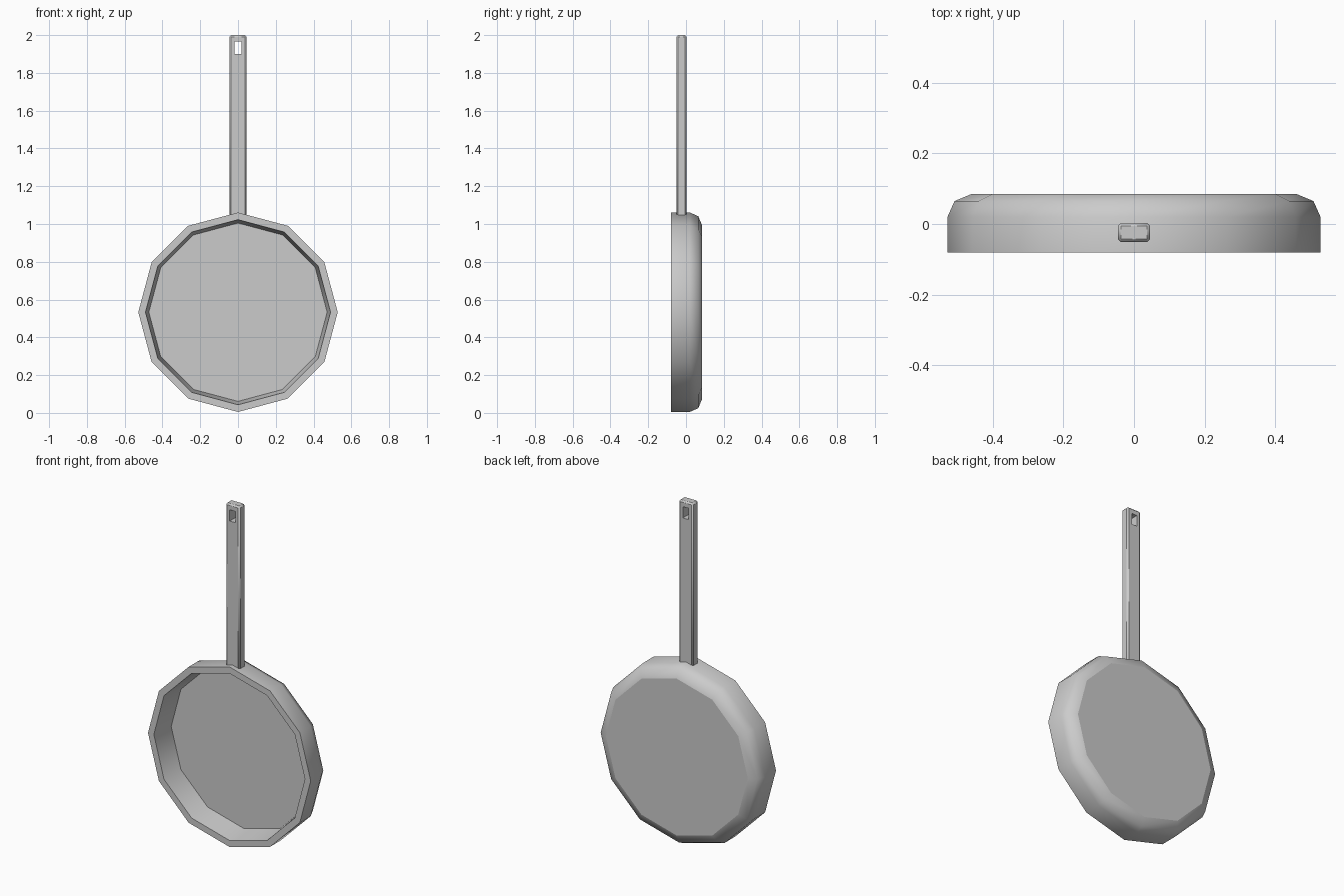
import bpy, bmesh
from math import radians, tau
from mathutils import Vector

cube = bpy.data.objects.get("Cube")
if cube:
    bpy.data.objects.remove(cube)

# Single cast-metal colour
GREY = (0.6, 0.6, 0.6, 1)
metal = bpy.data.materials.new("grey_metal")
metal.use_nodes = True
metal.diffuse_color = GREY
metal.node_tree.nodes["Principled BSDF"].inputs["Base Color"].default_value = GREY


def make_object(name, bm):
    bmesh.ops.recalc_face_normals(bm, faces=bm.faces)
    mesh = bpy.data.meshes.new(name)
    bm.to_mesh(mesh)
    bm.free()
    mesh.materials.append(metal)
    obj = bpy.data.objects.new(name, mesh)
    bpy.context.collection.objects.link(obj)
    return obj


def select_only(obj):
    bpy.ops.object.select_all(action="DESELECT")
    obj.select_set(True)
    bpy.context.view_layer.objects.active = obj


def box(bounds_min, bounds_max):
    bm = bmesh.new()
    bmesh.ops.create_cube(bm, size=1)
    low, high = Vector(bounds_min), Vector(bounds_max)
    bmesh.ops.scale(bm, vec=high - low, verts=bm.verts)
    bmesh.ops.translate(bm, vec=(low + high) / 2, verts=bm.verts)
    return bm


# Pan: twelve-sided lathe of (radius, y), from the inner floor round to the back
SIDES = 12
CENTRE = Vector((0, 0, 0.533))
profile = [(0.472, 0.055), (0.49, -0.08), (0.528, -0.08),
           (0.528, 0.02), (0.508, 0.065), (0.46, 0.085)]
bm = bmesh.new()
points = [bm.verts.new(CENTRE + Vector((0, y, r))) for r, y in profile]
edges = [bm.edges.new(pair) for pair in zip(points, points[1:])]
bmesh.ops.spin(bm, geom=points + edges, cent=CENTRE, axis=(0, 1, 0),
               angle=tau, steps=SIDES, use_merge=True)
bmesh.ops.remove_doubles(bm, verts=bm.verts, dist=0.0005)
# Close the cooking floor and the flat back
bmesh.ops.holes_fill(bm, edges=[e for e in bm.edges if e.is_boundary], sides=SIDES)
pan = make_object("pan", bm)
select_only(pan)
bpy.ops.object.shade_smooth_by_angle(angle=radians(50))
for poly in pan.data.polygons:
    if len(poly.vertices) == SIDES:
        poly.use_smooth = False

# Handle: chamfered bar with a hanging hole
bm = box((-0.046, -0.051, 1.035), (0.046, 0.003, 2.0))
bmesh.ops.bevel(bm, geom=bm.edges[:], offset=0.009, segments=1,
                affect="EDGES", profile=0.5)
handle = make_object("handle", bm)
cutter = make_object("hole_cutter", box((-0.018, -0.2, 1.9), (0.018, 0.2, 1.966)))
cutter.hide_render = True
select_only(handle)
cut = handle.modifiers.new("hanging_hole", "BOOLEAN")
cut.operation = "DIFFERENCE"
cut.solver = "EXACT"
cut.object = cutter
bpy.ops.object.modifier_apply(modifier=cut.name)
bpy.data.objects.remove(cutter)
select_only(handle)
bpy.ops.object.shade_smooth_by_angle(angle=radians(40))
